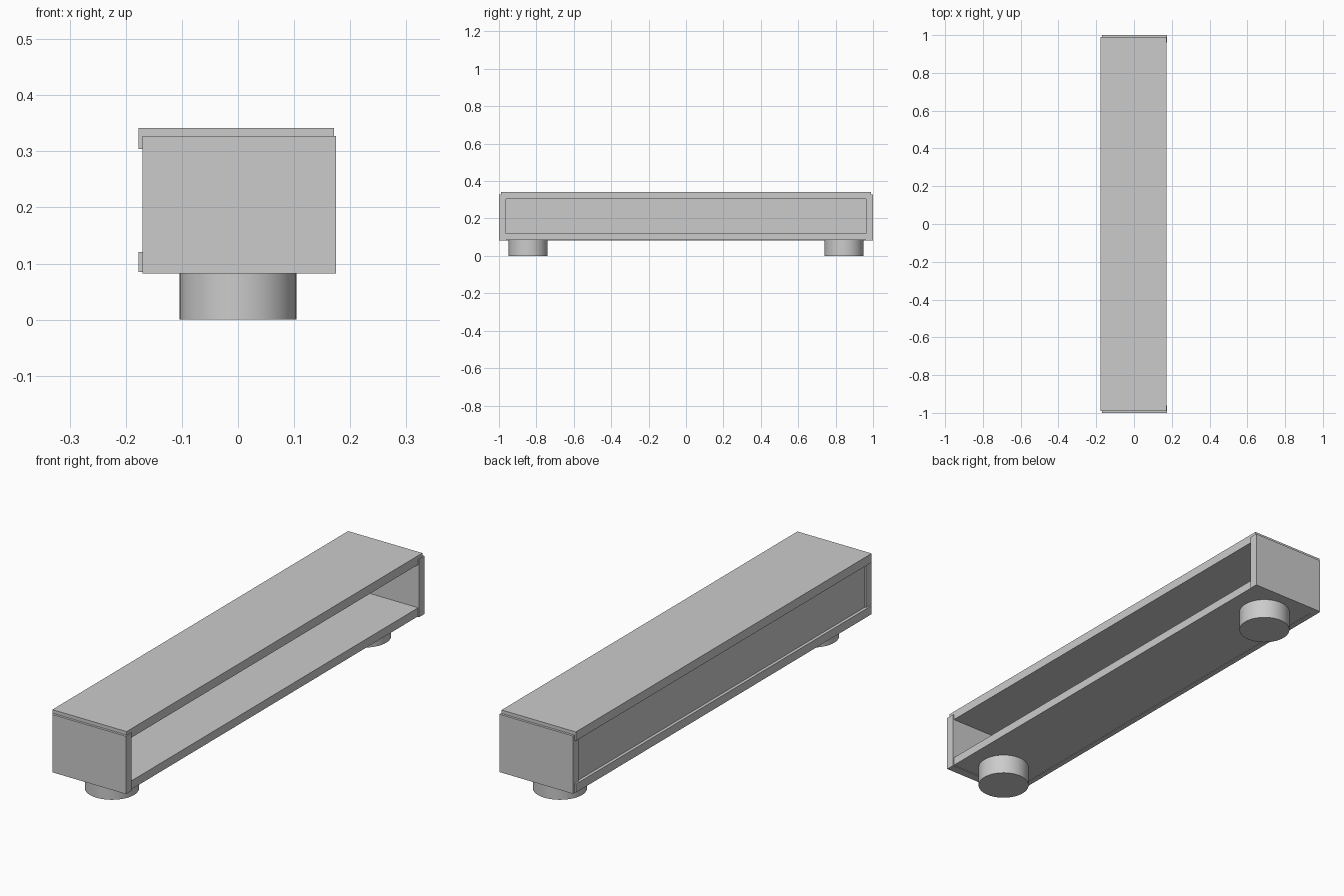
import bpy, bmesh, math
from mathutils import Matrix, Vector

if "Cube" in bpy.data.objects:
    bpy.data.objects.remove(bpy.data.objects["Cube"])


def finish(name, bm):
    mesh = bpy.data.meshes.new(name)
    bm.to_mesh(mesh)
    bm.free()
    obj = bpy.data.objects.new(name, mesh)
    bpy.context.collection.objects.link(obj)
    return obj


def panel(name, x, y, z):
    """Flat board given by its (min, max) extents."""
    bm = bmesh.new()
    size = Vector((x[1] - x[0], y[1] - y[0], z[1] - z[0]))
    mid = Vector((sum(x) / 2, sum(y) / 2, sum(z) / 2))
    bmesh.ops.create_cube(bm, size=1, matrix=Matrix.Translation(mid) @ Matrix.Diagonal(size.to_4d()))
    return finish(name, bm)


def foot(name, y, radius=0.104, height=0.085):
    bm = bmesh.new()
    bmesh.ops.create_cone(bm, cap_ends=True, segments=48, radius1=radius, radius2=radius,
                          depth=height, matrix=Matrix.Translation((0, y, height / 2)))
    obj = finish(name, bm)
    bpy.ops.object.select_all(action='DESELECT')
    obj.select_set(True)
    bpy.context.view_layer.objects.active = obj
    bpy.ops.object.shade_smooth_by_angle(angle=math.radians(30))


# Horizontal boards, set slightly towards the back of the cabinet
panel("top_board", (-0.177, 0.171), (-0.99, 0.99), (0.304, 0.342))
panel("bottom_board", (-0.177, 0.171), (-0.99, 0.99), (0.085, 0.121))

# Recessed back board; the opposite (+x) side stays open
panel("back_board", (-0.164, -0.152), (-0.975, 0.975), (0.083, 0.32))

# End boards and round feet, mirrored front to back
for side, s in (("front", -1), ("rear", 1)):
    panel(side + "_end_board", (-0.17, 0.175), sorted((s * 0.962, s * 1.0)), (0.082, 0.327))
    foot(side + "_foot", s * 0.844)
